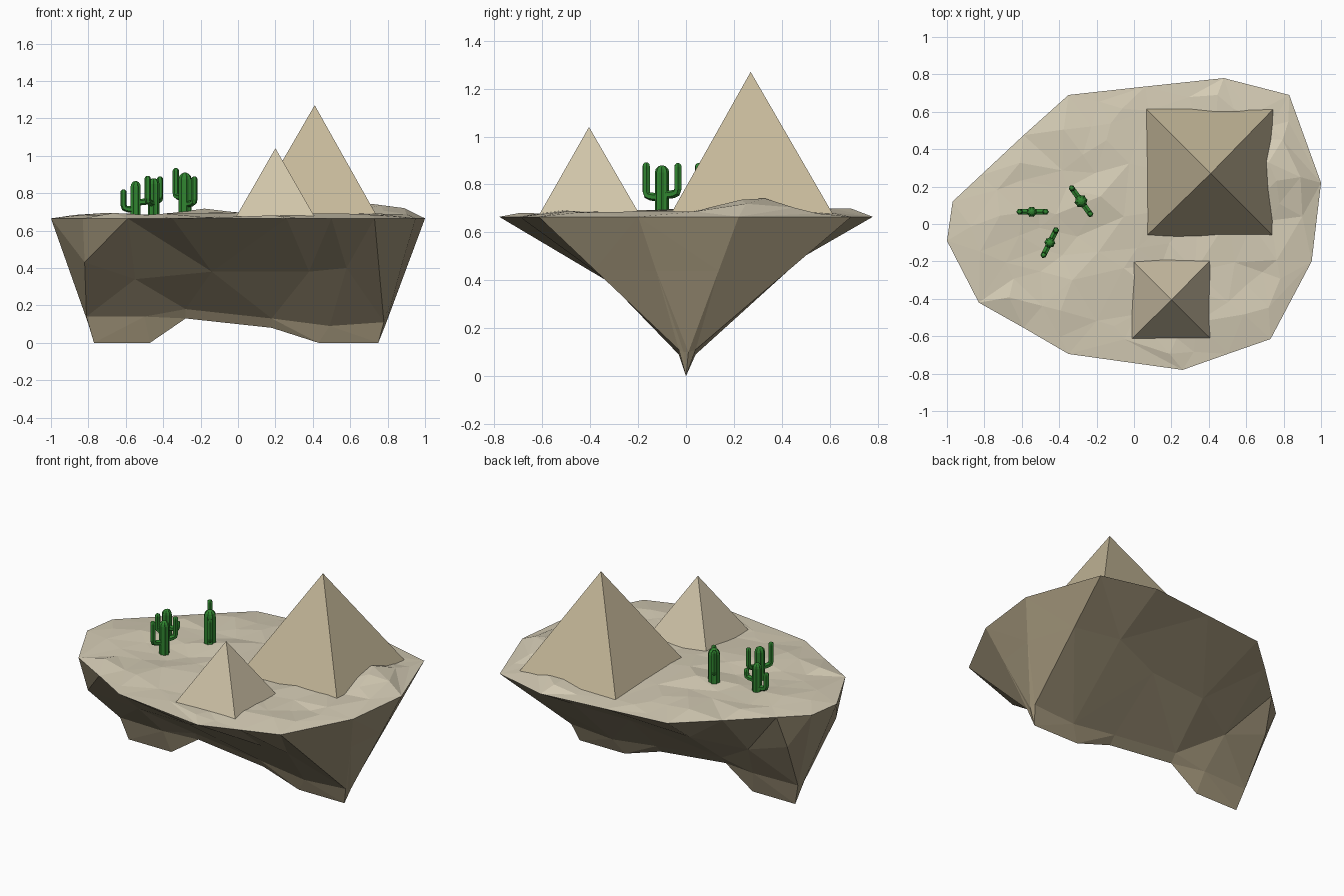
import bpy, bmesh, random
from math import cos, sin, pi, exp
from mathutils import Vector
from mathutils.geometry import delaunay_2d_cdt

if "Cube" in bpy.data.objects:
    bpy.data.objects.remove(bpy.data.objects["Cube"])

random.seed(4)


def material(name, rgb):
    m = bpy.data.materials.new(name)
    m.diffuse_color = (*rgb, 1)
    m.use_nodes = True
    m.node_tree.nodes["Principled BSDF"].inputs["Base Color"].default_value = m.diffuse_color
    return m


SAND = material("sand", (0.66, 0.60, 0.46))
STONE = material("pyramid_stone", (0.56, 0.48, 0.32))
PALE_STONE = material("pale_pyramid_stone", (0.64, 0.56, 0.40))
ROCK = material("rock", (0.34, 0.285, 0.185))
GREEN = material("cactus_green", (0.03, 0.24, 0.03))


def add_mesh(name, verts, faces, mat):
    me = bpy.data.meshes.new(name)
    bm = bmesh.new()
    vs = [bm.verts.new(v) for v in verts]
    for f in faces:
        bm.faces.new([vs[i] for i in f])
    bmesh.ops.remove_doubles(bm, verts=bm.verts, dist=0.0005)
    bmesh.ops.dissolve_degenerate(bm, edges=bm.edges, dist=0.0001)
    bmesh.ops.recalc_face_normals(bm, faces=bm.faces)
    bm.to_mesh(me)
    bm.free()
    me.materials.append(mat)
    ob = bpy.data.objects.new(name, me)
    bpy.context.collection.objects.link(ob)
    return ob


# Floating rock: each column runs rim (x, y), middle, low edge (x, y, z), keel (x, z)
RIM_Z = 0.665
columns = [
    ((-1.0, -0.09), None, (-0.80, -0.01, 0.10), (-0.77, 0)),
    ((-0.83, -0.42), (-0.82, -0.34, 0.43), (-0.81, -0.03, 0.14), (-0.77, 0)),
    ((-0.59, -0.555), (-0.55, -0.22, 0.34), (-0.50, -0.04, 0.14), (-0.47, 0)),
    ((-0.35, -0.695), (-0.14, -0.30, 0.38), (-0.28, -0.03, 0.18), (-0.28, 0.13)),
    ((0.26, -0.78), (0.38, -0.30, 0.38), (0.18, -0.03, 0.13), (0.18, 0.08)),
    ((0.50, -0.695), (0.58, -0.33, 0.40), (0.49, -0.03, 0.09), (0.43, 0)),
    ((0.73, -0.615), None, (0.78, -0.03, 0.11), (0.75, 0)),
    ((0.95, -0.20), None, (0.78, -0.01, 0.10), (0.75, 0)),
    ((1.0, 0.22), None, (0.79, 0.01, 0.10), (0.75, 0)),
    ((0.83, 0.69), None, (0.78, 0.04, 0.11), (0.75, 0)),
    ((0.48, 0.78), (0.48, 0.45, 0.475), (0.49, 0.04, 0.09), (0.43, 0)),
    ((0.06, 0.735), (0.15, 0.35, 0.42), (0.18, 0.04, 0.13), (0.18, 0.08)),
    ((-0.35, 0.69), (-0.25, 0.32, 0.41), (-0.28, 0.04, 0.18), (-0.28, 0.13)),
    ((-0.59, 0.475), (-0.55, 0.16, 0.35), (-0.50, 0.04, 0.14), (-0.47, 0)),
    ((-0.82, 0.26), (-0.84, 0.18, 0.45), (-0.81, 0.03, 0.14), (-0.77, 0)),
    ((-0.97, 0.12), None, (-0.80, 0.01, 0.10), (-0.77, 0)),
]
n = len(columns)
rock = []
for rim, mid, low, keel in columns:
    top, low = Vector((*rim, RIM_Z)), Vector(low)
    rock += [top, Vector(mid) if mid else top.lerp(low, 0.4), low,
             Vector((keel[0], 0, keel[1]))]
faces = []
for i in range(n):
    j = (i + 1) % n
    for k in range(3):
        a, b, c, d = i * 4 + k, j * 4 + k, j * 4 + k + 1, i * 4 + k + 1
        if (rock[a] - rock[c]).length < (rock[b] - rock[d]).length:
            pair = [(a, b, c), (a, c, d)]
        else:
            pair = [(a, b, d), (b, c, d)]
        for f in pair:
            if min((rock[f[p]] - rock[f[p - 1]]).length for p in range(3)) > 0.001:
                faces.append(f)
add_mesh("floating_rock", rock, faces, ROCK)

# Sand top: faceted dunes triangulated inside the rim
points = [Vector(c[0]) for c in columns]
while len(points) < 110:
    p = Vector((random.uniform(-0.95, 0.95), random.uniform(-0.75, 0.75)))
    inside = all((points[(i + 1) % n] - points[i]).cross(p - points[i]) > 0.05
                 * (points[(i + 1) % n] - points[i]).length for i in range(n))
    if inside and all((p - q).length > 0.09 for q in points):
        points.append(p)
flat, _, tris, origins, _, _ = delaunay_2d_cdt(points, [], [list(range(n))], 1, 1e-5)


def dune_height(p):
    h = 0.681 + random.uniform(-0.013, 0.013)
    for x, y, size, r in ((0.72, 0.27, 0.075, 0.17), (-0.08, 0.12, 0.035, 0.17),
                          (-0.03, -0.3, 0.015, 0.15), (0.45, 0.64, 0.02, 0.13)):
        h += size * exp(-((p.x - x) ** 2 + (p.y - y) ** 2) / r ** 2)
    return h


sand = [(p.x, p.y, RIM_Z if any(k < n for k in o) else dune_height(p))
        for p, o in zip(flat, origins)]
add_mesh("sand_top", sand, tris, SAND)


# Pyramids
def pyramid(name, x, y, half, apex, mat):
    base = [(x + sx * half, y + sy * half, 0.665)
            for sx, sy in ((-1, -1), (1, -1), (1, 1), (-1, 1))]
    add_mesh(name, base + [apex],
             [(0, 1, 4), (1, 2, 4), (2, 3, 4), (3, 0, 4), (3, 2, 1, 0)], mat)


pyramid("large_pyramid", 0.405, 0.275, 0.345, (0.41, 0.27, 1.27), STONE)
pyramid("small_pyramid", 0.20, -0.403, 0.215, (0.20, -0.405, 1.04), PALE_STONE)


# Cacti: ribbed tubes with domed tips, swept along a path
def ribbed_tube(path, radius, side, ribs):
    tip, up = path[-1], (path[-1] - path[-2]).normalized()
    path = path[:-1] + [tip - up * radius * (1 - sin(a)) for a in (0, 0.5, 1.0, 1.4)]
    radii = [radius] * (len(path) - 4) + [radius * cos(a) for a in (0, 0.5, 1.0, 1.4)]
    seg, verts, faces = ribs * 2, [], []
    for i, (p, r) in enumerate(zip(path, radii)):
        t = (path[min(i + 1, len(path) - 1)] - path[max(i - 1, 0)]).normalized()
        normal = side.cross(t)
        for k in range(seg):
            q, a = r * (1 if k % 2 else 0.84), 2 * pi * k / seg
            verts.append(p + side * q * cos(a) + normal * q * sin(a))
    for i in range(len(path) - 1):
        for k in range(seg):
            m = (k + 1) % seg
            faces.append((i * seg + k, i * seg + m, (i + 1) * seg + m, (i + 1) * seg + k))
    faces += [tuple(range(seg)), tuple(range(len(verts) - seg, len(verts)))]
    return verts, faces


def cactus(name, x, y, base, top, radius, direction, arms):
    out = Vector((*direction, 0)).normalized()
    side = out.cross(Vector((0, 0, 1)))
    foot = Vector((x, y, base))
    parts = [ribbed_tube([foot, Vector((x, y, top))], radius, side, 8)]
    for reach, elbow, tip in arms:
        s = 1 if reach > 0 else -1
        at = lambda d, z: Vector((x, y, z)) + out * d
        path = [at(0, elbow - 0.006), at(reach - s * 0.02, elbow),
                at(reach - s * 0.005, elbow + 0.006), at(reach, elbow + 0.022), at(reach, tip)]
        parts.append(ribbed_tube(path, 0.017, side, 6))
    verts, faces = [], []
    for v, f in parts:
        faces += [tuple(i + len(verts) for i in face) for face in f]
        verts += v
    add_mesh(name, verts, faces, GREEN)


cactus("cactus_back", -0.283, 0.122, 0.685, 0.91, 0.036, (0.1, -0.14),
       [(0.085, 0.745, 0.89), (-0.085, 0.78, 0.935)])
cactus("cactus_left", -0.547, 0.065, 0.67, 0.865, 0.029, (1, 0),
       [(0.075, 0.755, 0.81), (-0.065, 0.715, 0.82)])
cactus("cactus_front", -0.45, -0.10, 0.67, 0.88, 0.030, (0.035, 0.07),
       [(0.074, 0.76, 0.89), (-0.074, 0.75, 0.893)])
